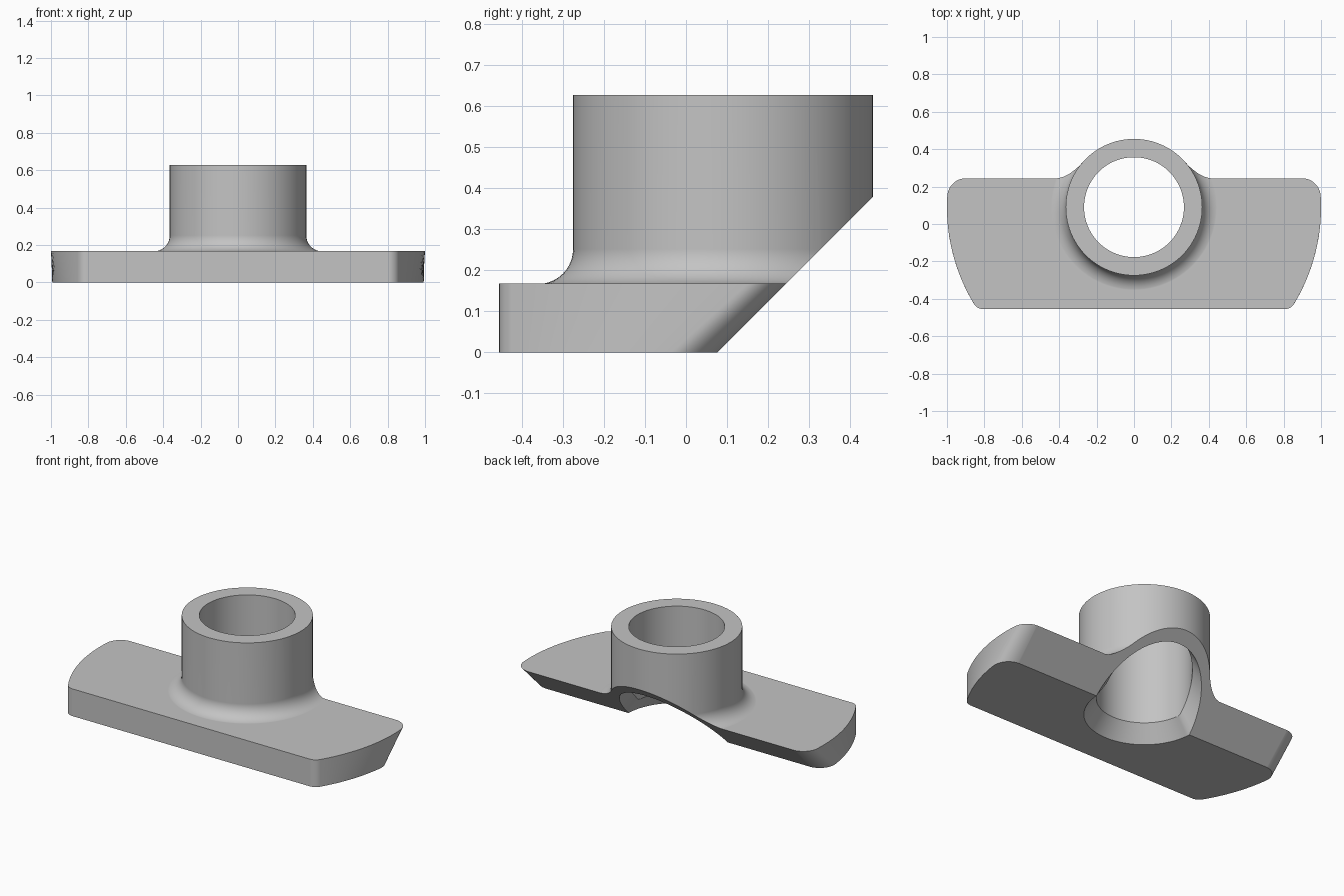
import bpy, bmesh
from math import sin, cos, pi, sqrt, atan2, radians

SEG = 96
TUBE_Y, TUBE_R, BORE_R, TOP = 0.09, 0.365, 0.267, 0.627
PLATE_TOP, FRONT, SLOPE = 0.167, -0.455, 0.077   # slope plane: y = SLOPE + z

cube = bpy.data.objects.get("Cube")
if cube:
    bpy.data.objects.remove(cube, do_unlink=True)

gray = bpy.data.materials.new("plain_gray")
gray.use_nodes = True
color = (0.55, 0.55, 0.55, 1)
gray.diffuse_color = color
gray.node_tree.nodes["Principled BSDF"].inputs["Base Color"].default_value = color


def loft(name, rings):
    """Closed solid skinned through rings that have equal point counts."""
    bm = bmesh.new()
    loops = [[bm.verts.new(p) for p in ring] for ring in rings]
    n = len(loops[0])
    for a, b in zip(loops, loops[1:]):
        for i in range(n):
            j = (i + 1) % n
            bm.faces.new((a[i], a[j], b[j], b[i]))
    bm.faces.new(loops[0][::-1])
    bm.faces.new(loops[-1])
    bmesh.ops.recalc_face_normals(bm, faces=bm.faces[:])
    mesh = bpy.data.meshes.new(name)
    bm.to_mesh(mesh)
    bm.free()
    mesh.materials.append(gray)
    obj = bpy.data.objects.new(name, mesh)
    bpy.context.collection.objects.link(obj)
    return obj


def combine(target, tool, operation):
    mod = target.modifiers.new(operation.lower(), 'BOOLEAN')
    mod.operation, mod.object, mod.solver = operation, tool, 'EXACT'
    bpy.context.view_layer.objects.active = target
    bpy.ops.object.modifier_apply(modifier=mod.name)
    bpy.data.objects.remove(tool, do_unlink=True)


def circle(r, z):
    return [(r * cos(2 * pi * i / SEG), TUBE_Y + r * sin(2 * pi * i / SEG), z)
            for i in range(SEG)]


# Flange outline: unit arc ends, straight front and back, rounded corners
def outline(back, z):
    def corner(y, r, outward):
        cy = y - outward * r
        cx = sqrt((1 - r) ** 2 - (cy - TUBE_Y) ** 2)
        return cx, cy, r, atan2(cy - TUBE_Y, cx)
    side = []
    cx, cy, r, a1 = corner(FRONT, 0.06, -1)
    for i in range(11):
        a = -pi / 2 + (a1 + pi / 2) * i / 10
        side.append((cx + r * cos(a), cy + r * sin(a), z))
    cx, cy, r, a2 = corner(back, 0.1, 1)
    for i in range(1, 16):
        a = a1 + (a2 - a1) * i / 16
        side.append((cos(a), TUBE_Y + sin(a), z))
    for i in range(13):
        a = a2 + (pi / 2 - a2) * i / 12
        side.append((cx + r * cos(a), cy + r * sin(a), z))
    return side + [(-x, y, h) for x, y, h in reversed(side)]


body = loft("flanged_tube", [outline(SLOPE + 0.0005, 0),
                             outline(SLOPE + PLATE_TOP + 0.0005, PLATE_TOP)])

# Tube with a rounded foot
fillet = 0.085
rings = [circle(TUBE_R + fillet, 0.05)]
for i in range(11):
    a = pi / 2 * i / 10
    rings.append(circle(TUBE_R + fillet * (1 - sin(a)),
                        PLATE_TOP - 0.0005 + fillet * (1 - cos(a))))
rings.append(circle(TUBE_R, TOP))
combine(body, loft("tube", rings), 'UNION')

# Sloped cut under the back
cut = [(-0.2, -1), (1.2, -1), (1.2, 1.2)]
wedge = [[(x, SLOPE + s, s) if k != 1 else (x, 2, -1)
          for k, s in enumerate((-1, 0, 1.5))] for x in (-2, 2)]
combine(body, loft("wedge", wedge), 'DIFFERENCE')

# Bore with a bevelled lower mouth following the flat and sloped undersides
below, flare, mouth, wall, above = [], [], [], [], []
for i in range(SEG):
    t = 2 * pi * (i + 0.5) / SEG
    c, s = cos(t), sin(t)
    rim = max(0, TUBE_Y - SLOPE + BORE_R * s)
    r = BORE_R + 0.07 - 0.032 * max(0, s)
    low = max(0, TUBE_Y - SLOPE + r * s)
    high = rim + 0.1
    fr, fz = r + 0.3 * (r - BORE_R), low + 0.3 * (low - high)
    for ring, rad, z in ((below, fr, -0.3), (flare, fr, fz), (mouth, r, low),
                         (wall, BORE_R, high), (above, BORE_R, TOP + 0.1)):
        ring.append((rad * c, TUBE_Y + rad * s, z))
combine(body, loft("bore", [below, flare, mouth, wall, above]), 'DIFFERENCE')

# Shading
bpy.ops.object.select_all(action='DESELECT')
body.select_set(True)
bpy.context.view_layer.objects.active = body
bpy.ops.object.shade_smooth_by_angle(angle=radians(25))
normals = body.modifiers.new("flat_faces", 'WEIGHTED_NORMAL')
normals.keep_sharp = True
